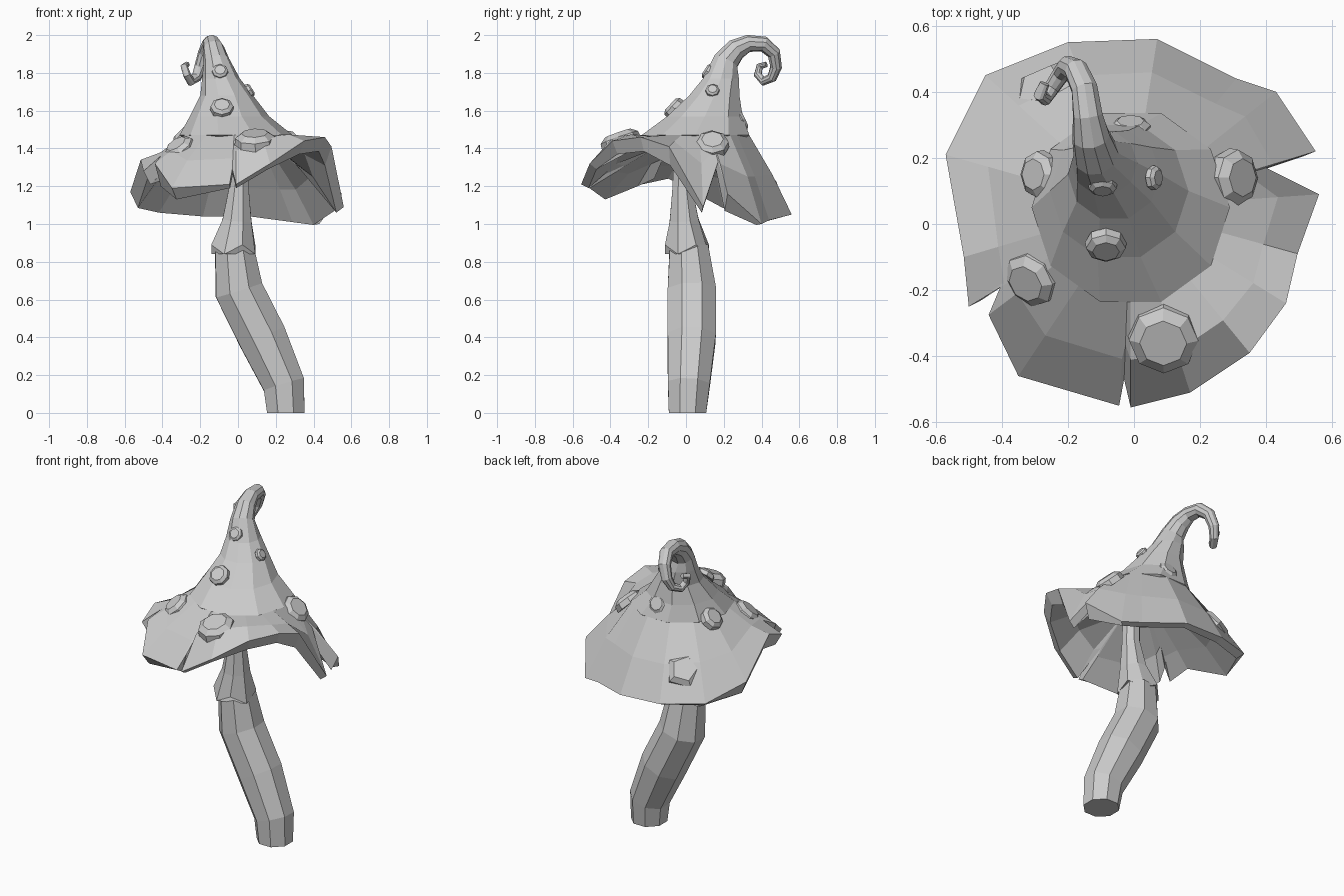
import bpy, bmesh, math
from mathutils import Vector

if "Cube" in bpy.data.objects:
    bpy.data.objects.remove(bpy.data.objects["Cube"])

grey = bpy.data.materials.new("plain_grey")
grey.use_nodes = True
grey.diffuse_color = (0.6, 0.6, 0.6, 1)
grey.node_tree.nodes["Principled BSDF"].inputs["Base Color"].default_value = (0.6, 0.6, 0.6, 1)


def finish(bm, name):
    """Turn a bmesh into a flat shaded object."""
    bmesh.ops.recalc_face_normals(bm, faces=bm.faces)
    mesh = bpy.data.meshes.new(name)
    bm.to_mesh(mesh)
    bm.free()
    mesh.materials.append(grey)
    obj = bpy.data.objects.new(name, mesh)
    bpy.context.collection.objects.link(obj)


def skin(bm, rings):
    """Join successive rings of equal length with faces."""
    loops = [[bm.verts.new(p) for p in ring] for ring in rings]
    for a, b in zip(loops, loops[1:]):
        for i in range(len(a)):
            j = (i + 1) % len(a)
            bm.faces.new((a[i], a[j], b[j], b[i]))
    return loops


def capped(name, rings):
    """Skin the rings and close both ends."""
    bm = bmesh.new()
    loops = skin(bm, rings)
    bm.faces.new(loops[0])
    bm.faces.new(loops[-1])
    finish(bm, name)


def tube(name, path, sides, level=1, turn=0.0, jag=0.0):
    """Sweep a polygon along (x, y, z, radius); the first rings stay level."""
    pts = [Vector(p[:3]) for p in path]
    axis = Vector((0, 0, 1))
    u, v = Vector((1, 0, 0)), Vector((0, 1, 0))
    rings = []
    for k, p in enumerate(pts):
        if k >= level:
            t = (pts[min(k + 1, len(pts) - 1)] - pts[k - 1]).normalized()
            q = axis.rotation_difference(t)
            u, v, axis = q @ u, q @ v, t
        ring = []
        for i in range(sides):
            a = math.tau * i / sides + turn
            drop = axis * jag * (-1) ** i if k == 0 else Vector()
            ring.append(p + path[k][3] * (u * math.cos(a) + v * math.sin(a)) + drop)
        rings.append(ring)
    capped(name, rings)


# Leaning stalk and the flared collar above it
tube("stalk", [(.253, .008, 0, .107), (.243, .015, .15, .12), (.13, .03, .4, .138),
               (.005, .03, .65, .138), (-.02, .015, .88, .11)], 8, turn=math.pi / 8)
tube("collar", [(-.025, .005, .865, .126), (-.005, -.01, 1.02, .083),
                (.005, -.02, 1.2, .055), (.005, -.02, 1.42, .05)], 8,
     turn=math.pi / 8, jag=.025)

# Pointed crown running into the curled tip
SIDES = 10
foot = (-.01, .05, 1.47, .3)
crown = [(-.01, .05, 1.44, .25), foot, (-.045, .1, 1.57, .21), (-.06, .15, 1.68, .14),
         (-.09, .185, 1.77, .1), (-.115, .21, 1.86, .07)]
curl = [(-.13, .265, 1.925, .058), (-.14, .33, 1.956, .046), (-.15, .41, 1.953, .041),
        (-.175, .465, 1.905, .037), (-.2, .477, 1.83, .032), (-.22, .455, 1.775, .027),
        (-.25, .41, 1.755, .024), (-.27, .38, 1.79, .022), (-.285, .39, 1.835, .019),
        (-.27, .425, 1.845, .015)]
tube("crown_and_curl", crown + curl, SIDES, level=5)

# Ragged rim: x, y, z, bulge of the brim inside it, depth of the turned-in lip
rim = [(.4, .17, 1.33, 0, .04), (.55, .22, 1.16, .02, .09), (.43, .4, 1.0, .04, .005),
       (.31, .44, 1.02, .03, .01), (.07, .56, 1.05, .02, .01), (-.2, .55, 1.06, .02, .02),
       (-.45, .45, 1.09, .03, .03), (-.57, .21, 1.17, .01, .085),
       (-.515, -.1, 1.34, -.02, .1), (-.5, -.25, 1.28, .01, .07),
       (-.4, -.18, 1.37, 0, .13), (-.44, -.275, 1.32, 0, .12),
       (-.35, -.46, 1.19, .02, .06), (-.045, -.55, 1.21, .02, .02),
       (-.03, -.47, 1.29, .01, .03), (-.01, -.555, 1.21, .06, .02),
       (.17, -.51, 1.32, .07, .03), (.35, -.39, 1.44, .02, .07),
       (.46, -.24, 1.46, 0, .075), (.495, -.09, 1.41, 0, .1), (.56, .09, 1.09, .06, .03)]

cx, cy, cz, cr = foot
centre = Vector((cx, cy, cz))
half = math.pi / SIDES
top_in, top_mid, edge, lip, low_mid, low_in, ceiling = [], [], [], [], [], [], []
for x, y, z, bulge, depth in rim:
    p = Vector((x, y, z))
    a = math.atan2(y - cy, x - cx)
    out = Vector((math.cos(a), math.sin(a), 0))
    # Keep the inner edge on the straight sides of the crown polygon
    start = centre + out * cr * math.cos(half) / math.cos(a % (2 * half) - half)
    mid = start.lerp(p, .55) + Vector((0, 0, bulge))
    top_in.append(start)
    top_mid.append(mid)
    edge.append(p)
    lip.append(Vector((x * .93, y * .93, z - depth)))
    low_mid.append(mid - out * .04 - Vector((0, 0, .07)))
    low_in.append(centre + out * .22 - Vector((0, 0, .07)))
    ceiling.append(centre + out * .03 - Vector((0, 0, .05)))
brim_mesh = bmesh.new()
skin(brim_mesh, [top_in, top_mid, edge, lip, low_mid, low_in, ceiling])
finish(brim_mesh, "brim")


# Warts: shallow bevelled discs facing outward
def wart(name, place, facing, radius, sides=8):
    q = Vector((0, 0, 1)).rotation_difference(Vector(facing).normalized())
    rings = []
    for scale, height in ((1.05, -.35), (1, .08), (.68, .32)):
        rings.append([Vector(place) + q @ Vector((
            math.cos(math.tau * i / sides) * radius * scale,
            math.sin(math.tau * i / sides) * radius * scale,
            height * radius)) for i in range(sides)])
    capped(name, rings)


wart("wart_front", (.09, -.35, 1.45), (-.05, -.35, 1), .105)
wart("wart_left", (.31, .14, 1.43), (.7, 0, .7), .085)
wart("wart_right_front", (-.315, -.17, 1.405), (-.5, -.4, .75), .085)
wart("wart_middle", (-.085, -.07, 1.62), (0, -.7, .65), .06)
wart("wart_high", (-.095, .11, 1.81), (0, -.8, .5), .042)
wart("wart_high_left", (.065, .14, 1.71), (.8, 0, .5), .036)
wart("wart_right", (-.29, .15, 1.48), (-.7, 0, .7), .07)
wart("wart_back", (-.01, .295, 1.55), (0, .85, .4), .06)
wart("wart_back_right", (-.27, .4, 1.235), (-.4, .6, .6), .11, 5)
